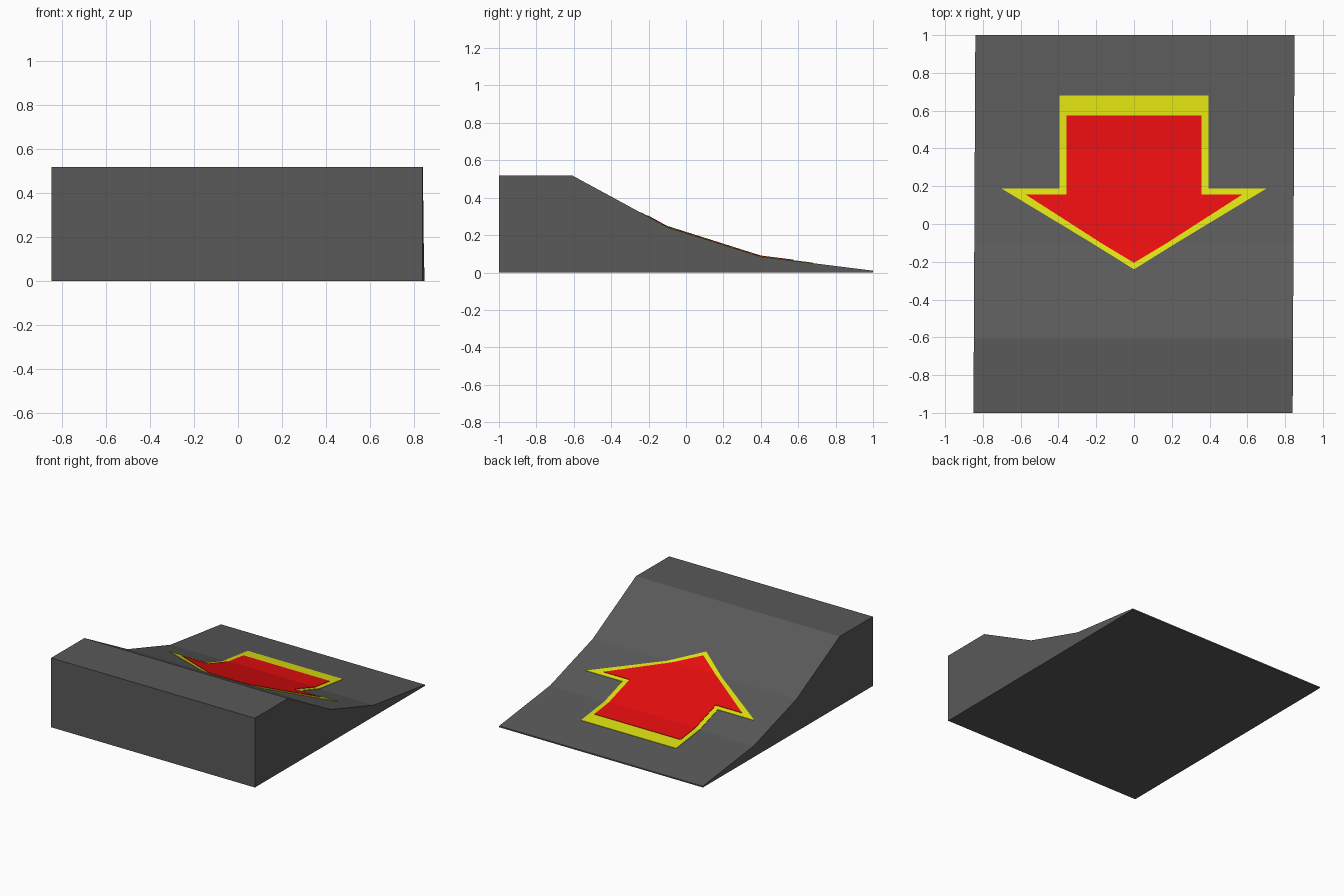
import bpy, bmesh

if "Cube" in bpy.data.objects:
    bpy.data.objects.remove(bpy.data.objects["Cube"])

# Ramp surface as (y, z) points from front to back
SURFACE = [(-1.0, 0.52), (-0.61, 0.52), (-0.10, 0.243), (0.40, 0.085), (1.0, 0.01)]


def ramp_height(y):
    for (y0, z0), (y1, z1) in zip(SURFACE, SURFACE[1:]):
        if y <= y1:
            return z0 + (z1 - z0) * (y - y0) / (y1 - y0)
    return SURFACE[-1][1]


def material(name, colour):
    mat = bpy.data.materials.new(name)
    mat.diffuse_color = (*colour, 1.0)
    mat.use_nodes = True
    mat.node_tree.nodes["Principled BSDF"].inputs["Base Color"].default_value = mat.diffuse_color
    return mat


def finish(bm, name, mat):
    bmesh.ops.recalc_face_normals(bm, faces=bm.faces[:])
    mesh = bpy.data.meshes.new(name)
    bm.to_mesh(mesh)
    bm.free()
    mesh.materials.append(mat)
    obj = bpy.data.objects.new(name, mesh)
    bpy.context.collection.objects.link(obj)
    return obj


def extrude(bm, face, vector):
    result = bmesh.ops.extrude_face_region(bm, geom=face)
    verts = [g for g in result["geom"] if isinstance(g, bmesh.types.BMVert)]
    bmesh.ops.translate(bm, verts=verts, vec=vector)
    return verts


# Ramp block: side profile extruded across, very slightly skewed
def build_ramp(mat):
    bm = bmesh.new()
    profile = [(-1.0, 0.0)] + SURFACE + [(1.0, 0.0)]
    face = bm.faces.new([bm.verts.new((-0.845, y, z)) for y, z in profile])
    extrude(bm, [face], (1.69, 0, 0))
    for v in bm.verts:
        v.co.x += 0.005 * v.co.y
    finish(bm, "ramp", mat)


# Arrow plate: mirrored half outline, cut at the ramp bends and laid on the slope
def build_arrow(name, half, lift, mat):
    bm = bmesh.new()
    outline = half + [(-x, y) for x, y in reversed(half) if x > 0]
    bm.faces.new([bm.verts.new((x, y, 0)) for x, y in outline])
    bmesh.ops.triangulate(bm, faces=bm.faces[:])
    for y, _ in SURFACE[1:-1]:
        bmesh.ops.bisect_plane(bm, geom=bm.verts[:] + bm.edges[:] + bm.faces[:],
                               plane_co=(0, y, 0), plane_no=(0, 1, 0))
    for v in bm.verts:
        v.co.z = ramp_height(v.co.y) - 0.001
    extrude(bm, bm.faces[:], (0, 0, lift + 0.001))
    finish(bm, name, mat)


grey = material("dark grey", (0.1, 0.1, 0.1))
yellow = material("yellow", (0.72, 0.74, 0.005))
red = material("red", (0.8, 0.004, 0.005))

build_ramp(grey)
build_arrow("arrow_border", [(0.395, 0.68), (0.395, 0.187), (0.70, 0.187),
                             (0.225, -0.10), (0.0, -0.24)], 0.003, yellow)
build_arrow("arrow_fill", [(0.358, 0.575), (0.358, 0.157), (0.575, 0.157),
                           (0.175, -0.10), (0.0, -0.205)], 0.006, red)
